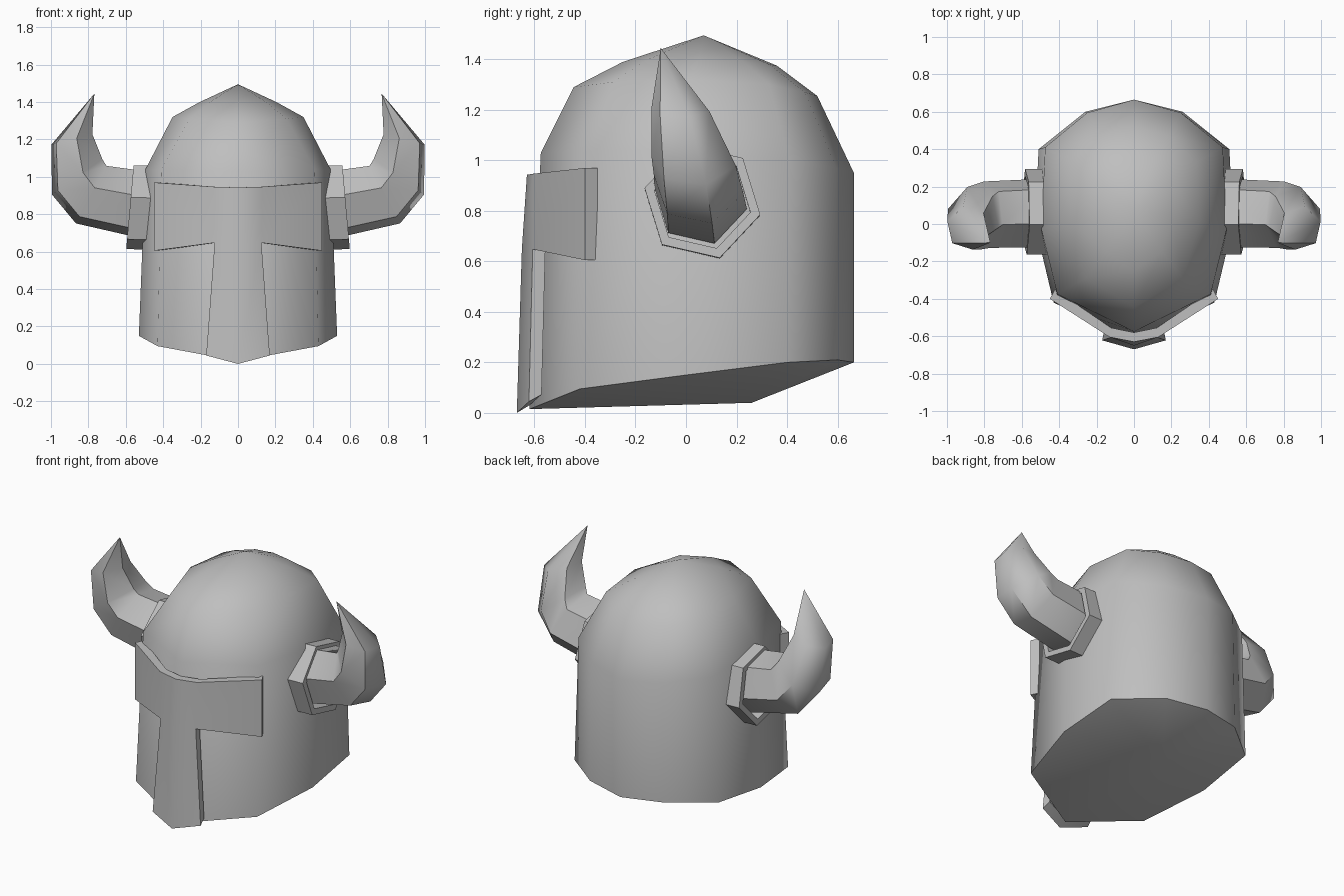
import bpy, bmesh
from math import sin, cos, radians
from mathutils import Vector

if "Cube" in bpy.data.objects:
    bpy.data.objects.remove(bpy.data.objects["Cube"])

# Single plain grey
grey = bpy.data.materials.new("plain_grey")
grey.use_nodes = True
colour = (0.52, 0.52, 0.52, 1)
grey.diffuse_color = colour
grey.node_tree.nodes["Principled BSDF"].inputs["Base Color"].default_value = colour


def finish(name, bm, mirror=False):
    """Turn a bmesh into a smooth-shaded object, mirrored across x if asked."""
    bmesh.ops.recalc_face_normals(bm, faces=bm.faces)
    mesh = bpy.data.meshes.new(name)
    bm.to_mesh(mesh)
    bm.free()
    mesh.materials.append(grey)
    obj = bpy.data.objects.new(name, mesh)
    bpy.context.collection.objects.link(obj)
    bpy.ops.object.select_all(action="DESELECT")
    obj.select_set(True)
    bpy.context.view_layer.objects.active = obj
    bpy.ops.object.shade_smooth_by_angle(angle=radians(55))
    if mirror:
        obj.modifiers.new("mirror", "MIRROR").use_clip = False
    return obj


def bridge(bm, a, b):
    for i in range(len(a)):
        j = (i + 1) % len(a)
        bm.faces.new((a[i], a[j], b[j], b[i]))


def fan(bm, ring, point):
    tip = bm.verts.new(point)
    for i in range(len(ring)):
        bm.faces.new((ring[i], ring[(i + 1) % len(ring)], tip))


def loft(rings, start=None, end=None, loop=False):
    """Skin a run of rings; close each end with a point, or join the ends."""
    bm = bmesh.new()
    rows = [[bm.verts.new(p) for p in ring] for ring in rings]
    for a, b in zip(rows, rows[1:]):
        bridge(bm, a, b)
    if loop:
        bridge(bm, rows[-1], rows[0])
    if start:
        fan(bm, rows[0], start)
    if end:
        fan(bm, rows[-1], end)
    return bm


def symmetric(half):
    """Complete a front-to-back half outline with its mirror image."""
    return half + [(-x, y, z) for x, y, z in reversed(half[1:-1])]


# Helmet shell: ten-sided rings from the sloping rim up to the crown
rim = [(0, -.62, .015), (.43, -.42, .095), (.53, 0, .15),
       (.51, .40, .20), (.26, .60, .21), (0, .665, .20)]
brow = [(0, -.575, 1.03), (.41, -.375, 1.04), (.495, -.03, 1.04),
        (.475, .41, 1.0), (.25, .595, .97), (0, .665, .95)]
dome = [(0, -.445, 1.29), (.26, -.29, 1.31), (.35, .02, 1.32),
        (.335, .33, 1.30), (.19, .47, 1.27), (0, .52, 1.255)]
crown = [(0, -.25, 1.39), (.15, -.15, 1.40), (.205, .05, 1.40),
         (.19, .23, 1.39), (.11, .33, 1.38), (0, .36, 1.375)]
shell = loft([symmetric(r) for r in (rim, brow, dome, crown)],
             start=(0, .26, .04), end=(0, .07, 1.495))
finish("helmet_shell", shell)

# Face guard: brow band and nose piece, thickened towards the shell
top = [(.45, -.40, .97), (.13, -.605, .947), (0, -.63, .943)]
mid = [(.45, -.40, .605), (.125, -.607, .648), (0, -.65, .648)]
low = [None, (.17, -.622, .045), (0, -.67, 0)]
bm = bmesh.new()
for side in (1, -1):
    for upper, lower, i in ((top, mid, 0), (top, mid, 1), (mid, low, 1)):
        corners = (upper[i], upper[i + 1], lower[i + 1], lower[i])
        bm.faces.new([bm.verts.new((side * x, y, z)) for x, y, z in corners])
bmesh.ops.remove_doubles(bm, verts=bm.verts, dist=.001)
outer = bm.faces[:]
extruded = bmesh.ops.extrude_face_region(bm, geom=outer, use_keep_orig=True)
for v in extruded["geom"]:
    if isinstance(v, bmesh.types.BMVert):
        v.co.x *= .94
        v.co.y += .05
        v.co.z += .03 * max(0, 1 - v.co.z * 2)
finish("face_guard", bm)


def hexagon(centre, radius, tilt):
    """Six points around an axis leaning up from +x by tilt degrees."""
    t = radians(tilt)
    up = Vector((-sin(t), 0, cos(t)))
    side = Vector((0, 1, 0))
    angles = [radians(60 * k - 13) for k in range(6)]
    return [Vector(centre) + radius * (cos(a) * side + sin(a) * up) for a in angles]


# Horn collars: hexagonal tubes with a shallow recess
inner, face = (.47, .065, .835), (.578, .065, .838)
collar = loft([hexagon(inner, .235, 5), hexagon(face, .235, 5),
               hexagon(face, .195, 5), hexagon(inner, .195, 5)], loop=True)
finish("horn_collars", collar, mirror=True)

# Horns: tapering hexagonal sweep, bending up to a point
horn = loft([hexagon((.50, .058, .85), .188, 5),
             hexagon((.785, .05, .905), .182, 28),
             hexagon((.86, .03, 1.0), .172, 55),
             hexagon((.888, -.022, 1.2), .118, 76)],
            start=(.48, .058, .85), end=(.768, -.10, 1.445))
finish("horns", horn, mirror=True)
